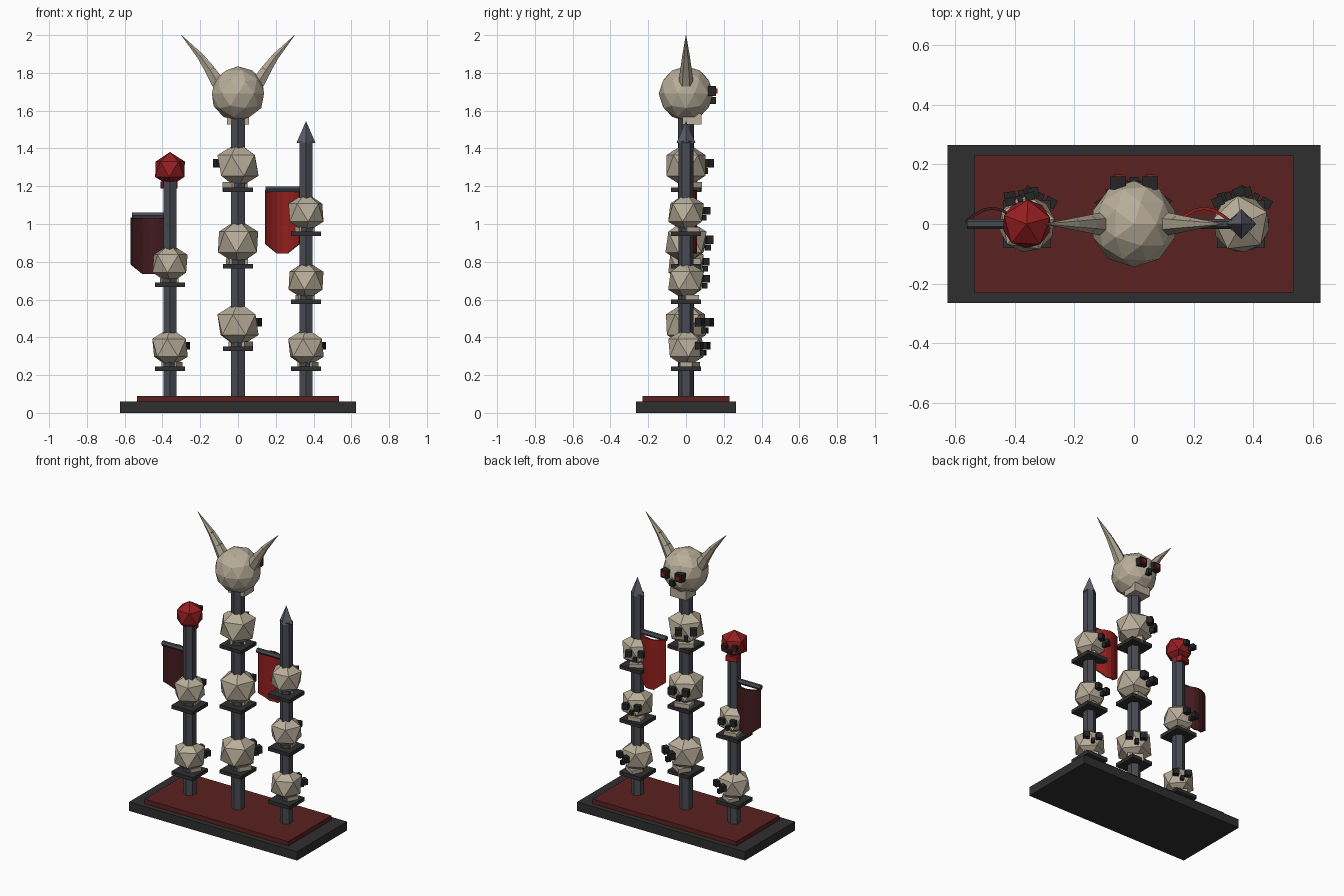
import bpy, bmesh, math
from mathutils import Vector, Matrix

cube = bpy.data.objects.get("Cube")
if cube:
    bpy.data.objects.remove(cube)


def material(name, r, g, b):
    m = bpy.data.materials.new(name)
    m.use_nodes = True
    m.diffuse_color = (r, g, b, 1)
    m.node_tree.nodes["Principled BSDF"].inputs["Base Color"].default_value = (r, g, b, 1)
    return m


STONE = material("dark stone", .028, .028, .028)
CARPET = material("carpet red", .105, .015, .015)
IRON = material("iron", .066, .069, .085)
STEEL = material("spear steel", .11, .115, .145)
BONE = material("bone", .48, .42, .32)
HORN = material("horn", .42, .37, .28)
SOCKET = material("socket black", .018, .018, .018)
RED = material("bright red", .30, .013, .015)
BANNER_RED = material("banner red", .28, .014, .012)
MAROON = material("banner maroon", .055, .011, .013)


def finish(name, bm, mat):
    bmesh.ops.recalc_face_normals(bm, faces=bm.faces)
    mesh = bpy.data.meshes.new(name)
    bm.to_mesh(mesh)
    bm.free()
    mesh.materials.append(mat)
    obj = bpy.data.objects.new(name, mesh)
    bpy.context.scene.collection.objects.link(obj)
    return obj


def box(name, centre, size, mat, frame=Matrix()):
    bm = bmesh.new()
    local = Matrix.Translation(centre) @ Matrix.Diagonal((*size, 1))
    bmesh.ops.create_cube(bm, size=1, matrix=frame @ local)
    return finish(name, bm, mat)


def rod(name, a, b, r1, r2, mat, sides=6):
    """Straight tapered rod from a to b."""
    a, b = Vector(a), Vector(b)
    axis = b - a
    turn = Vector((0, 0, 1)).rotation_difference(axis).to_matrix().to_4x4()
    bm = bmesh.new()
    bmesh.ops.create_cone(bm, cap_ends=True, segments=sides, radius1=r1, radius2=r2,
                          depth=axis.length, matrix=Matrix.Translation((a + b) / 2) @ turn)
    return finish(name, bm, mat)


def skull(name, x, z, r, yaw, mat=BONE, detail=1):
    """Faceted skull whose face looks to +y, turned by yaw degrees."""
    frame = Matrix.Translation((x, 0, z)) @ Matrix.Rotation(math.radians(yaw), 4, "Z")
    bm = bmesh.new()
    bmesh.ops.create_icosphere(bm, subdivisions=detail, radius=r, matrix=frame)
    finish(name, bm, mat)
    box(name + "_jaw", (0, .22 * r, -.92 * r), (.82 * r, .7 * r, .4 * r), mat, frame)
    for side, s in (("left", -1), ("right", 1)):
        box(f"{name}_{side}_eye", (s * .37 * r, .95 * r, .1 * r),
            (.36 * r, .3 * r, .36 * r), SOCKET, frame)
    box(name + "_nose", (0, .97 * r, -.25 * r), (.2 * r, .24 * r, .26 * r), SOCKET, frame)


def banner(name, x0, x1, z0, z1, mat):
    """Bowed cloth with a clipped lower edge."""
    bm = bmesh.new()
    rows = []
    n = 6
    for i in range(n + 1):
        t = i / n
        x = x0 + (x1 - x0) * t
        y = .008 + .045 * math.sin(math.pi * t)
        low = z0 + .075 * max(0, abs(2 * t - 1) - 1 / 3)
        rows.append((bm.verts.new((x, y, low)), bm.verts.new((x, y, z1))))
    for (a, b), (c, d) in zip(rows, rows[1:]):
        bm.faces.new((a, c, d, b))
    obj = finish(name, bm, mat)
    mod = obj.modifiers.new("thickness", "SOLIDIFY")
    mod.thickness = .01
    mod.offset = 0


# Base and carpet
box("base", (0, 0, .03), (1.25, .53, .06), STONE)
box("carpet", (0, 0, .075), (1.07, .46, .03), CARPET)

# Poles: x, top height, radius, skull radius, and (skull height, yaw) pairs
POLES = {
    "centre": (0, 1.56, .042, .122, [(1.31, 35), (.905, 13), (.467, -32)]),
    "right": (-.36, 1.25, .041, .106, [(.79, 10), (.345, -27)]),
    "left": (.36, 1.44, .04, .106, [(1.06, 25), (.70, 13), (.345, -28)]),
}
for side, (x, top, radius, r, skulls) in POLES.items():
    rod(side + "_pole", (x, 0, .08), (x, 0, top), radius, radius, IRON)
    for i, (z, yaw) in enumerate(skulls):
        skull(f"{side}_skull_{i + 1}", x, z, r, yaw)
        box(f"{side}_collar_{i + 1}", (x, 0, z - r - .006), (.16, .16, .024), STONE)

# Pole tops
rod("spear_tip", (.36, 0, 1.43), (.36, 0, 1.545), .05, 0, STEEL, sides=4)
skull("red_skull", -.36, 1.29, .091, 15, RED)

# Great horned skull
HEAD_Z, HEAD_R = 1.69, .145
skull("horned_skull", 0, HEAD_Z, HEAD_R, 0, BONE, detail=2)
HORN_PATH = [(.105, 1.745, .04), (.148, 1.815, .031), (.197, 1.885, .021), (.30, 2.0, .001)]
for side, s in (("left", 1), ("right", -1)):
    for i, ((xa, za, ra), (xb, zb, rb)) in enumerate(zip(HORN_PATH, HORN_PATH[1:])):
        rod(f"{side}_horn_{i + 1}", (s * xa, 0, za), (s * xb, 0, zb), ra, rb, HORN)
    box(side + "_glowing_eye", (s * .37 * HEAD_R, 1.1 * HEAD_R, HEAD_Z + .1 * HEAD_R),
        (.028, .014, .028), RED)

# Banners and their crossbars
rod("left_crossbar", (.145, 0, 1.185), (.36, 0, 1.185), .017, .017, IRON)
banner("left_banner", .145, .325, .845, 1.18, BANNER_RED)
rod("right_crossbar", (-.56, 0, 1.045), (-.36, 0, 1.045), .017, .017, IRON)
banner("right_banner", -.565, -.385, .735, 1.035, MAROON)
